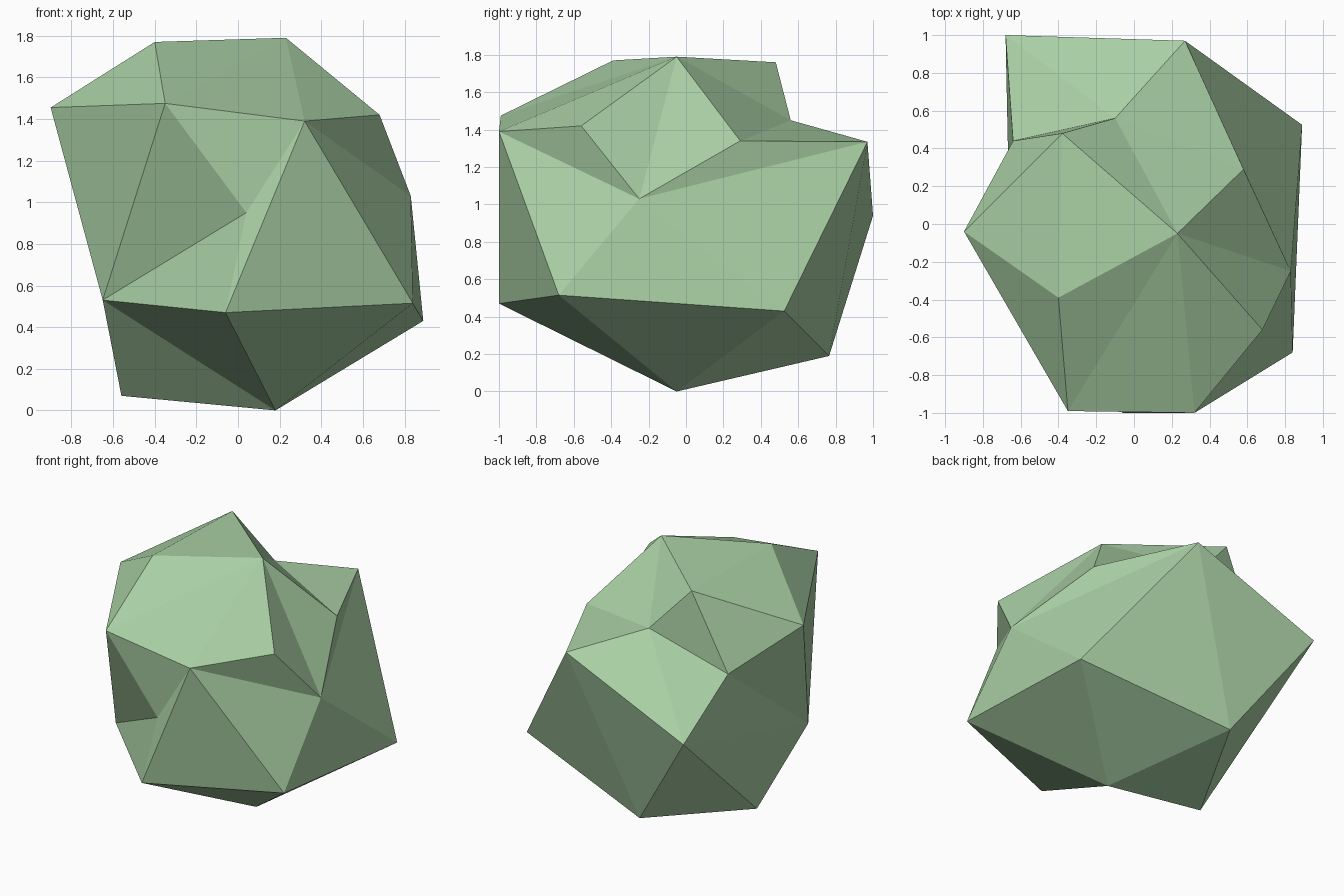
import bpy, bmesh

if "Cube" in bpy.data.objects:
    bpy.data.objects.remove(bpy.data.objects["Cube"])

# Corners of the boulder, named by where they sit
corners = {
    "base": (0.18, -0.05, 0.0), "base_left": (-0.56, 0.0, 0.07),
    "base_back": (-0.17, 0.765, 0.19), "low_right": (0.89, 0.525, 0.43),
    "low_front": (-0.06, -1.0, 0.47), "low_corner": (0.84, -0.68, 0.515),
    "low_left": (-0.65, -0.45, 0.53), "dent_front": (0.04, -0.965, 0.95),
    "back": (-0.68, 1.0, 0.94), "dent_right": (0.83, -0.25, 1.03),
    "dent_left": (-0.64, 0.44, 1.22), "dent_back": (-0.10, 0.56, 1.45),
    "high_back": (0.27, 0.97, 1.335), "high_right": (0.58, 0.29, 1.34),
    "brow_right": (0.32, -1.0, 1.39), "brow_left": (-0.35, -0.99, 1.475),
    "shoulder": (0.68, -0.56, 1.42), "left": (-0.90, -0.04, 1.455),
    "top_front": (-0.40, -0.39, 1.77), "top_back": (-0.38, 0.48, 1.76),
    "peak": (0.23, -0.05, 1.79),
}

bm = bmesh.new()
v = {name: bm.verts.new(co) for name, co in corners.items()}


def fan(centre, ring, closed=False):
    """Triangles from one corner to each pair of neighbours along a ring."""
    names = ring.split()
    if closed:
        names.append(names[0])
    for a, b in zip(names, names[1:]):
        bm.faces.new((v[centre], v[a], v[b]))


# Underside
fan("base", "low_front low_corner low_right base_back base_left low_left", True)
# Dents in the right, front and back
fan("dent_right", "peak shoulder brow_right low_corner low_right high_back high_right", True)
fan("dent_front", "brow_left brow_right low_front low_left", True)
fan("dent_back", "peak top_back dent_left back high_back high_right", True)
# Crown
fan("top_front", "peak brow_left left top_back", True)
fan("brow_right", "brow_left peak shoulder")
# Sides
fan("brow_right", "low_front low_corner")
fan("dent_left", "top_back left")
fan("low_left", "brow_left left dent_left back base_left")
fan("base_back", "low_right high_back back base_left")

bmesh.ops.recalc_face_normals(bm, faces=bm.faces)
mesh = bpy.data.meshes.new("boulder")
bm.to_mesh(mesh)
bm.free()

# Single pale green stone colour
stone = bpy.data.materials.new("pale_green_stone")
stone.diffuse_color = (0.40, 0.63, 0.375, 1.0)
stone.use_nodes = True
stone.node_tree.nodes["Principled BSDF"].inputs["Base Color"].default_value = stone.diffuse_color
mesh.materials.append(stone)

boulder = bpy.data.objects.new("boulder", mesh)
bpy.context.collection.objects.link(boulder)
